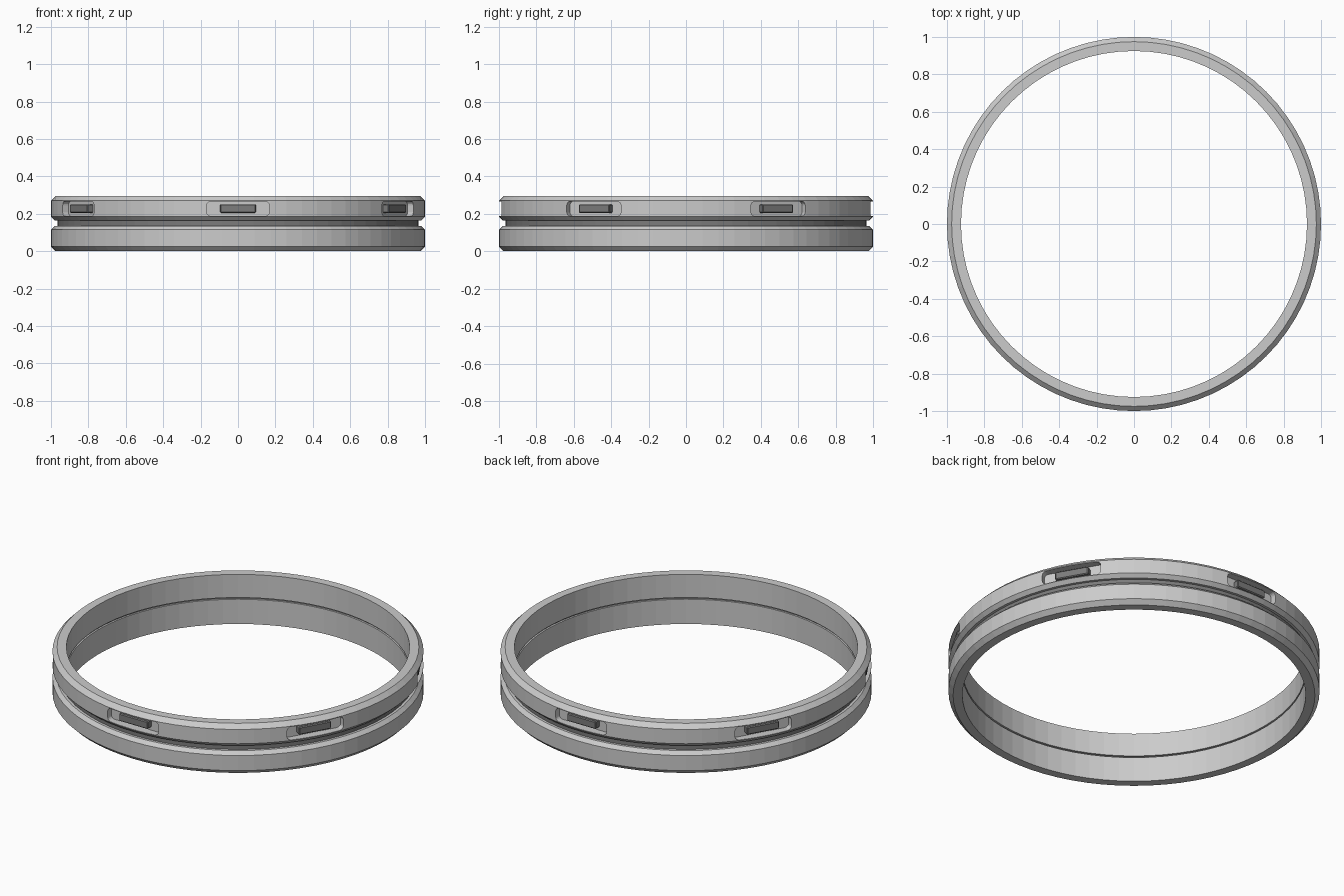
import bpy, bmesh
from math import cos, sin, pi
from mathutils import Matrix, Vector

cube = bpy.data.objects.get("Cube")
if cube:
    bpy.data.objects.remove(cube, do_unlink=True)

SEGMENTS = 72
WINDOWS = 6


def make_material(name, value):
    mat = bpy.data.materials.new(name)
    mat.use_nodes = True
    colour = (value, value, value, 1)
    mat.diffuse_color = colour
    mat.node_tree.nodes["Principled BSDF"].inputs["Base Color"].default_value = colour
    return mat


light_grey = make_material("light grey", 0.6)
dark_grey = make_material("dark grey", 0.2)


def add_object(name, bm, mat):
    bmesh.ops.recalc_face_normals(bm, faces=bm.faces[:])
    mesh = bpy.data.meshes.new(name)
    bm.to_mesh(mesh)
    bm.free()
    mesh.materials.append(mat)
    obj = bpy.data.objects.new(name, mesh)
    bpy.context.collection.objects.link(obj)
    return obj


def make_ring(name, profile, mat):
    """Sweep a closed (radius, height) profile around the z axis."""
    bm = bmesh.new()
    loops = []
    for i in range(SEGMENTS):
        a = 2 * pi * i / SEGMENTS
        loops.append([bm.verts.new((r * cos(a), r * sin(a), z)) for r, z in profile])
    n = len(profile)
    for i, here in enumerate(loops):
        there = loops[(i + 1) % SEGMENTS]
        for j in range(n):
            k = (j + 1) % n
            bm.faces.new((here[j], there[j], there[k], here[k]))
    return add_object(name, bm, mat)


def add_block(bm, size, centre, radius, segments, all_edges=False):
    """Box at the front with rounded corners, seen along y."""
    verts = bmesh.ops.create_cube(bm, size=1)["verts"]
    for v in verts:
        v.co = Vector(a * b for a, b in zip(v.co, size)) + Vector(centre)
    edges = {e for v in verts for e in v.link_edges}
    if not all_edges:
        edges = {e for e in edges
                 if abs(e.verts[0].co.y - e.verts[1].co.y) > size[1] / 2}
    bmesh.ops.bevel(bm, geom=list(edges), offset=radius, segments=segments,
                    profile=0.5, affect='EDGES')


def repeat_around(bm):
    """Copy the front block to every window position."""
    source = bm.verts[:] + bm.edges[:] + bm.faces[:]
    for i in range(1, WINDOWS):
        copy = bmesh.ops.duplicate(bm, geom=source)["geom"]
        verts = [g for g in copy if isinstance(g, bmesh.types.BMVert)]
        bmesh.ops.rotate(bm, verts=verts, cent=(0, 0, 0),
                         matrix=Matrix.Rotation(2 * pi * i / WINDOWS, 3, 'Z'))


# Lower and upper bands, with a narrow groove between them
make_ring("lower_band", [(.925, 0), (.975, 0), (1, .025), (1, .115), (.98, .135),
                         (.955, .135), (.955, .147), (.925, .147)], light_grey)
upper = make_ring("upper_band", [(.925, .157), (.955, .157), (.955, .165), (.98, .165),
                                 (1, .185), (1, .27), (.975, .295), (.925, .295)], light_grey)

# Dark seal in the groove
make_ring("groove_seal", [(.936, .14), (.965, .13), (.965, .17), (.936, .164)], dark_grey)

# Flat-floored pockets cut into the upper band
bm = bmesh.new()
add_block(bm, (.335, .15, .078), (0, -1.025, .227), .022, 4)
repeat_around(bm)
cutter = add_object("pocket_cutter", bm, light_grey)
cutter.hide_render = True
cut = upper.modifiers.new("pockets", 'BOOLEAN')
cut.operation = 'DIFFERENCE'
cut.solver = 'EXACT'
cut.object = cutter
bpy.context.view_layer.objects.active = upper
bpy.ops.object.modifier_apply(modifier=cut.name)
bpy.data.objects.remove(cutter, do_unlink=True)

# Dark raised buttons in the pockets
bm = bmesh.new()
add_block(bm, (.19, .045, .046), (0, -.9625, .228), .005, 1, all_edges=True)
repeat_around(bm)
add_object("pocket_buttons", bm, dark_grey)
